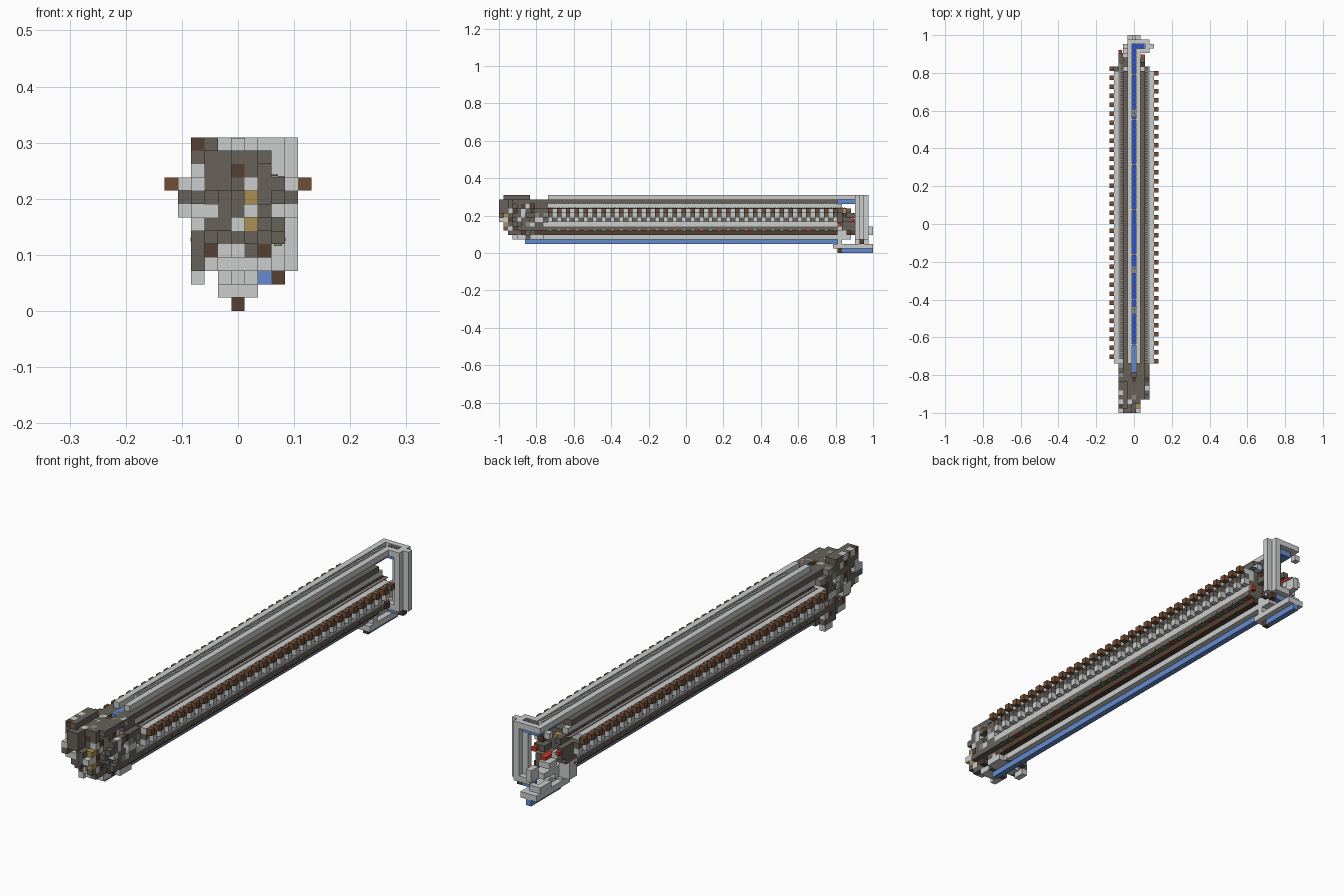
import bpy, bmesh, random
from mathutils import Matrix, Vector

random.seed(4)
U = 2 / 84          # edge of one block
LENGTH = 84
START, END = 11, 77  # extent of the long body, in blocks

cube = bpy.data.objects.get("Cube")
if cube:
    bpy.data.objects.remove(cube)


def material(name, rgb):
    m = bpy.data.materials.new(name)
    m.use_nodes = True
    m.diffuse_color = (*rgb, 1)
    m.node_tree.nodes["Principled BSDF"].inputs["Base Color"].default_value = (*rgb, 1)
    return m


LIGHT = material("light stone", (0.59, 0.61, 0.6))
MID = material("mid grey", (0.26, 0.26, 0.25))
DARK = material("dark stone", (0.135, 0.12, 0.102))
BROWN = material("rust brown", (0.17, 0.075, 0.038))
UMBER = material("dark umber", (0.09, 0.05, 0.032))
BLUE = material("ice blue", (0.13, 0.26, 0.62))
DEEP = material("deep blue", (0.03, 0.09, 0.6))
GOLD = material("ochre", (0.41, 0.28, 0.09))
RED = material("red", (0.65, 0.04, 0.02))
GREEN = material("green", (0.14, 0.33, 0.12))


def build(name, mat, boxes):
    """Join boxes (x, y, z ranges in blocks; x is centred on block middles)."""
    bm = bmesh.new()
    for x0, x1, y0, y1, z0, z1 in boxes:
        size = Vector((x1 - x0, y1 - y0, z1 - z0)) * U
        mid = Vector((x0 + x1, y0 + y1 - LENGTH, z0 + z1)) * U / 2
        bmesh.ops.create_cube(bm, size=1, matrix=Matrix.Translation(mid) @ Matrix.Diagonal((*size, 1)))
    mesh = bpy.data.meshes.new(name)
    bm.to_mesh(mesh)
    bm.free()
    mesh.materials.append(mat)
    obj = bpy.data.objects.new(name, mesh)
    bpy.context.collection.objects.link(obj)


def run(i, j, k, i2=None, j2=None, k2=None):
    """Whole blocks from (i, j, k) up to and including (i2, j2, k2)."""
    i2, j2, k2 = (a if b is None else b for a, b in ((i, i2), (j, j2), (k, k2)))
    return (i - .5, i2 + .5, j, j2 + 1, k, k2 + 1)


def both(i, j, k, i2, j2, k2):
    """The same run on both sides."""
    return [run(i, j, k, i2, j2, k2), run(-i2, j, k, -i, j2, k2)]


# Top channel: walls, blue floor with a deep blue lining, and thin cross slats
build("top_channel_walls", LIGHT, both(1, START, 12, 1, 80, 12) + [run(-1, 81, 12, -1, 82, 12), run(0, 82, 12, 1, 82, 12)])
build("top_channel_floor", BLUE, [run(0, 9, 11, 0, 81, 11), run(1, 81, 11, 2, 81, 11)])
build("top_channel_lining", DEEP, [(-.5, .5, 15, 82, 12, 12.08), (.5, 2.2, 81, 82, 12, 12.08)])
build("top_channel_slats", LIGHT, [(-.5, .5, n / 2, n / 2 + .05, 12.05, 13) for n in range(31, 162)]
      + [(.6 + n / 2, .65 + n / 2, 81, 82, 12.05, 13) for n in range(4)])
build("channel_ties", LIGHT, [(-.5, .5, j, j + .3, 12, 12.9) for j in range(15, 80, 10)])
build("channel_sensors", MID, [(-.5, .5, j, j + 1.5, 12, 12.3) for j in (22, 31, 66)])

# Body: stepped cross-section, the same on both sides
build("upper_shoulders", DARK, both(1, START - 7, 11, 2, END - 2, 11))
build("upper_walls", LIGHT, both(2, START, 10, 2, END - 1, 10))
build("core", DARK, [run(-2, START - 3, 5, 2, END - 2, 9)])
build("ledges", LIGHT, both(3, START, 9, 4, END - 2, 9))
build("side_walls", DARK, both(3, START, 7, 3, END - 2, 7) + both(3, START - 3, 5, 3, END - 2, 5))
build("side_bands", LIGHT, both(3, START - 1, 6, 3, END - 2, 6) + both(3, START, 8, 3, END - 2, 8))
build("lower_bands", UMBER, both(2, START - 3, 4, 2, END - 2, 4))

# Alternating blocks along each side
ends = [(s, j + (s < 0)) for s in (-1, 1) for j in range(START, END - 1, 2)]
build("side_studs", BROWN, [run(s * 5, j, 9) for s, j in ends])
build("side_brackets", DARK, [run(s * 4, j, 8) for s, j in ends])
build("bracket_feet", LIGHT, [run(s * 4, j, 7) for s, j in ends])

# Flat switches lying on the ledges, lamps under and along the lower edge
plates, bars, lamps = [], [], []
for s, j in ends:
    x = s * 3
    inner, face = x - s * .25, x + s * .52
    plates.append((x - .5, x + .5, j, j + 2, 10, 10.12))
    for n in range(4):
        t = j + n / 2
        bars.append((inner - .25, inner + .25, t, t + .25, 10, 10.2))
    lamps.append((x - .3, x + .3, j + .1, j + .9, 4.85, 5))
    lamps.append((face - .03, face + .03, j + .3, j + .7, 5.2, 5.5))
build("switch_plates", MID, plates)
build("switch_bars", UMBER, bars)
build("lower_lamps", GREEN, [b for n, b in enumerate(lamps) if n % 5])
build("lower_markers", RED, lamps[::5])

# Bottom channel on the centre line
build("bottom_channel_walls", LIGHT, both(1, 8, 3, 1, 76, 3))
build("bottom_channel_floor", BLUE, [run(0, 6, 2, 0, 75, 2)])
build("bottom_channel_cap", LIGHT, [(-.5, .5, 5.8, 6, 2, 3)])
build("bottom_spine", DARK, [run(-1, START - 3, 4, 1, END - 3, 4)])
build("bottom_side_foot", LIGHT, [run(-3, 8, 2, -3, 9, 2)])

# Rear drop frame: hollow shaft with a cross-shaped plan
build("rear_arm", LIGHT, [run(2, 82, 12, 3, 82, 12), run(2, 80, 12, 3, 80, 12), run(3, 81, 12, 4, 81, 12)])
build("rear_post", LIGHT, [run(4, 81, 3, 4, 81, 11), run(3, 80, 3, 3, 80, 11), run(3, 82, 3, 3, 82, 11),
                           run(2, 81, 4, 2, 81, 10)])
build("rear_post_foot", UMBER, [run(3, 81, 2)])
build("rear_return_floor", BLUE, [run(1, 81, 2, 2, 81, 2)])
build("rear_return_walls", LIGHT, [run(1, 80, 3, 2, 80, 3), run(1, 82, 3, 2, 82, 3)])

# Rear outlet tray
build("outlet_walls", LIGHT, both(1, 76, 1, 1, 83, 1) + [run(0, 83, 1), run(-1, 75, 1, 1, 75, 1),
                                                       run(-1, 76, 2, 1, 76, 2), run(-1, 80, 2, -1, 82, 2),
                                                       run(0, 82, 2)])
build("outlet_floor", BLUE, [run(0, 77, 0, 0, 83, 0)])
build("outlet_cap", UMBER, [run(0, 76, 0)])

# Rear machinery
build("rear_stone", LIGHT, [run(-1, 76, 3, 1, 78, 4), run(-1, 79, 4, 0, 81, 4), run(-2, 77, 7, -2, 79, 7),
                            run(0, 82, 4, 0, 83, 5), run(-2, 80, 6, -1, 81, 6), run(-3, 76, 3, -2, 77, 5),
                            run(-2, 81, 11)])
build("rear_dark_stone", DARK, [run(-3, 76, 6, -2, 78, 6), run(0, 77, 5, 1, 79, 6), run(-3, 76, 7, -3, 79, 8),
                                run(-2, 76, 9, -2, 78, 9), run(1, 77, 7, 2, 78, 7)])
build("rear_brown_blocks", UMBER, [run(1, 79, 4), run(2, 78, 4), run(2, 77, 8)])
build("rear_signals", RED, [(-1.4, -.4, 79, 81.5, 7, 7.5), (1.6, 2.4, 79, 79.7, 7, 7.7),
                            (-3.4, -2.7, 80, 80.7, 8, 8.6), (2.5, 3.2, 76, 76.7, 6, 6.7)])
build("rear_gold_block", GOLD, [run(-1, 77, 9)])

# Front machinery: colours by cell, top row first, from x = -3 to x = 3
PALETTE = {"L": ("light", LIGHT), "M": ("mid", MID), "D": ("dark", DARK), "U": ("umber", UMBER), "G": ("gold", GOLD)}
FACE = ["UD.....",
        "DDDDDD.",
        "LDDUDD.",
        "LDDDLDD",
        "DDDDGDD",
        "LLDDLDL",
        "DDDLGDD",
        "DDDDDDD",
        "DULLDU.",
        "DLLLLL."]
cells = {key: [] for key in PALETTE}
for r, row in enumerate(FACE):
    for c, key in enumerate(row):
        if key not in PALETTE:
            continue
        k, i = 12 - r, c - 3
        first = random.choice((0, 1, 1, 2)) + (3 if i > 1 else 0) + max(0, 6 - k)
        if k == 12:
            first = 1
        elif i in (0, 1) and k > 8:
            first = 2
        elif key == "G":
            first = 1
        elif i == -3 and k < 7:
            first = 7
        last = 6 if k == 12 else max(first + 1, random.choice((8, 9, 10)))
        cells[key].append(run(i, first, k))
        # Mixed blocks with gaps behind the face
        for j in range(first + 1, last + 1):
            if random.random() < .85:
                cells[random.choice("DDDDDDLLMU" if k > 3 else "LLLD")].append(run(i, j, k))
cells["D"] += [run(-2, 0, 9, -1, 0, 11), run(-3, 0, 9, -3, 1, 9), run(0, 0, 7, 0, 1, 8)]
cells["L"].append(run(-3, 3, 6, -3, 4, 6))
for key, boxes in cells.items():
    name, mat = PALETTE[key]
    build("front_blocks_" + name, mat, boxes)
